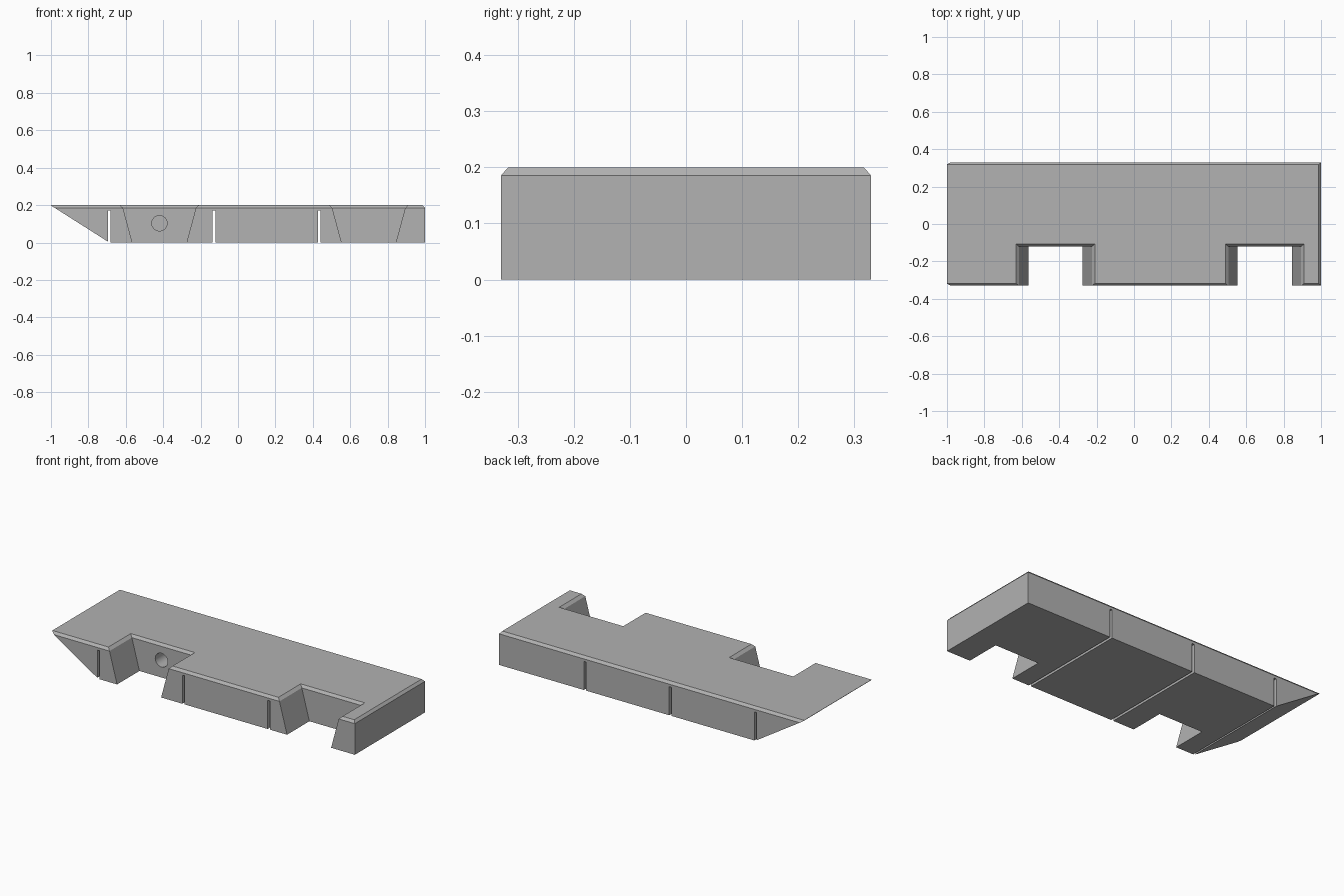
import bpy
import bmesh
import math
from mathutils import Vector

if "Cube" in bpy.data.objects:
    bpy.data.objects.remove(bpy.data.objects["Cube"], do_unlink=True)

HALF_Y, HEIGHT, CHAMFER = 0.33, 0.2, 0.015
NOTCHES = (-0.42, 0.699)
SLOTS = (-0.688, -0.128, 0.434)

grey = bpy.data.materials.new("plain grey")
grey.diffuse_color = (0.445, 0.445, 0.445, 1)
grey.use_nodes = True
grey.node_tree.nodes["Principled BSDF"].inputs["Base Color"].default_value = grey.diffuse_color


def make_object(name, bm):
    bmesh.ops.recalc_face_normals(bm, faces=bm.faces[:])
    mesh = bpy.data.meshes.new(name)
    bm.to_mesh(mesh)
    bm.free()
    mesh.materials.append(grey)
    obj = bpy.data.objects.new(name, mesh)
    bpy.context.collection.objects.link(obj)
    return obj


def outline(z, flare, inset):
    """Plan of the slab at one height, with the two front notches."""
    front = -HALF_Y + inset
    back_wall = -0.12 + inset
    half = 0.145 + flare + inset
    pts = [(-1, front)]
    for c in NOTCHES:
        pts += [(c - half, front), (c - half, back_wall),
                (c + half, back_wall), (c + half, front)]
    pts += [(1 - inset, front), (1 - inset, HALF_Y - inset), (-1, HALF_Y - inset)]
    return [(x, y, z) for x, y in pts]


# Slab lofted through bottom, shoulder and chamfered top outlines
bm = bmesh.new()
layers = [outline(0, 0, 0),
          outline(HEIGHT - CHAMFER, 0.05, 0),
          outline(HEIGHT, 0.053, CHAMFER - 0.002)]
rings = [[bm.verts.new(p) for p in layer] for layer in layers]
bm.faces.new(rings[0])
bm.faces.new(rings[-1])
n = len(rings[0])
for low, high in zip(rings, rings[1:]):
    for i in range(n):
        j = (i + 1) % n
        bm.faces.new((low[i], low[j], high[j], high[i]))

# Sloping underside at the right end
bmesh.ops.recalc_face_normals(bm, faces=bm.faces[:])
cut = bmesh.ops.bisect_plane(
    bm, geom=bm.verts[:] + bm.edges[:] + bm.faces[:],
    plane_co=Vector((-1, 0, 0.198)), plane_no=Vector((-0.198, 0, -0.312)),
    clear_outer=True)
rim = [e for e in bm.edges if e.is_boundary]
bmesh.ops.holes_fill(bm, edges=rim, sides=0)
slab = make_object("slab", bm)

# Cutters: slots across the underside and blind holes in the notch walls
bm = bmesh.new()
for x in SLOTS:
    box = bmesh.ops.create_cube(bm, size=1)["verts"]
    bmesh.ops.scale(bm, vec=(0.015, 1, 0.27), verts=box)
    bmesh.ops.translate(bm, vec=(x, 0, 0.035), verts=box)
for x in NOTCHES:
    tube = bmesh.ops.create_cone(bm, cap_ends=True, segments=32, radius1=0.041,
                                 radius2=0.041, depth=0.25)["verts"]
    for v in tube:
        v.co = Vector((v.co.x + x, v.co.z - 0.045, v.co.y + 0.103))
cutter = make_object("slot_and_hole_cutter", bm)
cutter.hide_render = True
cutter.hide_viewport = False

cut_mod = slab.modifiers.new("cuts", 'BOOLEAN')
cut_mod.operation = 'DIFFERENCE'
cut_mod.solver = 'EXACT'
cut_mod.object = cutter

# Apply the cuts, then smooth only the hole walls
bpy.context.view_layer.objects.active = slab
slab.select_set(True)
cutter.select_set(False)
bpy.ops.object.modifier_apply(modifier="cuts")
bpy.data.objects.remove(cutter, do_unlink=True)
bpy.ops.object.shade_smooth_by_angle(angle=math.radians(25))
